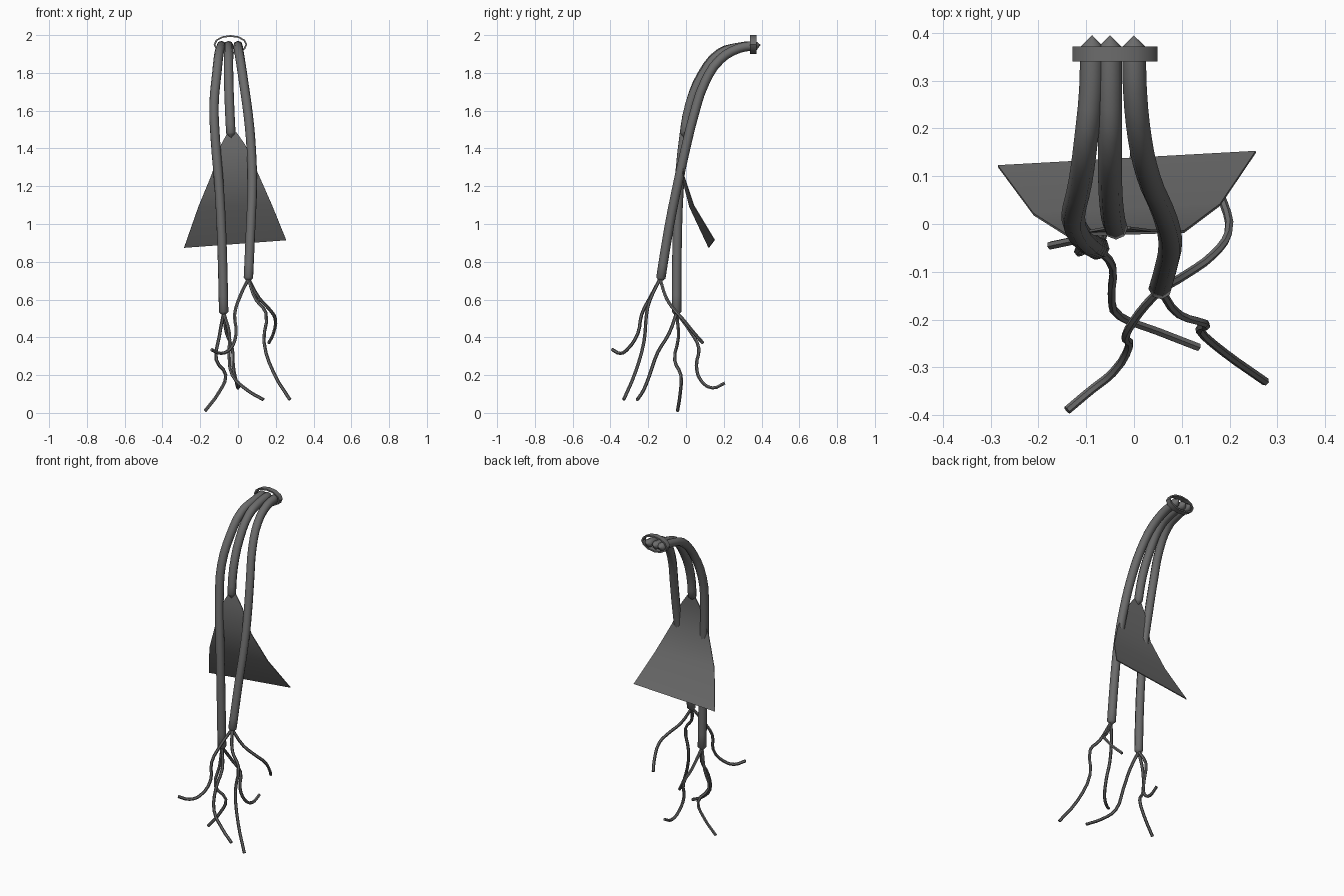
import bpy
import bmesh
import math
from mathutils import Vector

cube = bpy.data.objects.get("Cube")
if cube:
    bpy.data.objects.remove(cube, do_unlink=True)

grey = bpy.data.materials.new("dark_grey")
grey.use_nodes = True
colour = (0.15, 0.15, 0.15, 1)
grey.diffuse_color = colour
grey.node_tree.nodes["Principled BSDF"].inputs["Base Color"].default_value = colour


def select(obj):
    bpy.ops.object.select_all(action='DESELECT')
    obj.select_set(True)
    bpy.context.view_layer.objects.active = obj


def tube(name, points, radius, tips=False, sides=6):
    """Smooth tube through the points, optionally with a conical tip at each end."""
    pts = [Vector(p) for p in points]
    radii = [1.0] * len(pts)
    curve = bpy.data.curves.new(name, 'CURVE')
    curve.dimensions = '3D'
    curve.bevel_depth = radius
    curve.bevel_resolution = (sides - 4) // 2
    curve.resolution_u = 3
    curve.use_fill_caps = True
    if tips:
        start = pts[0] + (pts[0] - pts[1]).normalized() * radius
        end = pts[-1] + (pts[-1] - pts[-2]).normalized() * radius
        pts = [start] + pts + [end]
        radii = [0.02] + radii + [0.02]
    spline = curve.splines.new('BEZIER')
    spline.bezier_points.add(len(pts) - 1)
    for bp, p, r in zip(spline.bezier_points, pts, radii):
        bp.co = p
        bp.radius = r
        bp.handle_left_type = bp.handle_right_type = 'AUTO'
    obj = bpy.data.objects.new(name, curve)
    bpy.context.collection.objects.link(obj)
    curve.materials.append(grey)
    select(obj)
    bpy.ops.object.convert(target='MESH')
    bpy.ops.object.shade_smooth_by_angle(angle=math.radians(50))


def mesh_object(name, bm):
    bmesh.ops.recalc_face_normals(bm, faces=bm.faces)
    mesh = bpy.data.meshes.new(name)
    bm.to_mesh(mesh)
    bm.free()
    mesh.materials.append(grey)
    obj = bpy.data.objects.new(name, mesh)
    bpy.context.collection.objects.link(obj)
    return obj


# Three hoses hanging from the ring
tube("right_hose", [(-.088, .37, 1.945), (-.09, .28, 1.935), (-.1, .18, 1.905),
                    (-.112, .09, 1.8), (-.127, .02, 1.63), (-.12, -.012, 1.45),
                    (-.1, -.036, 1.2), (-.085, -.047, .9), (-.076, -.05, .535)],
     .025, tips=True, sides=8)
tube("middle_hose", [(-.05, .37, 1.945), (-.05, .28, 1.935), (-.05, .18, 1.9),
                     (-.05, .09, 1.79), (-.045, .02, 1.63), (-.038, -.008, 1.48)],
     .025, tips=True, sides=8)
tube("left_hose", [(0, .37, 1.945), (.002, .28, 1.93), (.012, .18, 1.87),
                   (.03, .1, 1.75), (.055, .04, 1.57), (.07, -.002, 1.4),
                   (.076, -.042, 1.22), (.067, -.09, .98), (.055, -.133, .715)],
     .025, tips=True, sides=8)

# Thin roots branching from the two long hoses
fork_left = (.055, -.137, .71)
fork_right = (-.076, -.05, .53)
roots = {
    "left_root_front": [fork_left, (.012, -.185, .62), (-.018, -.235, .52), (-.01, -.255, .42),
                        (-.045, -.312, .335), (-.09, -.348, .315), (-.14, -.39, .335)],
    "left_root_outer": [fork_left, (.095, -.19, .6), (.148, -.208, .53), (.137, -.222, .38),
                        (.19, -.27, .21), (.275, -.33, .07)],
    "left_root_back": [fork_left, (.11, -.105, .61), (.165, -.065, .55), (.197, -.02, .5),
                       (.187, .045, .42), (.163, .09, .37)],
    "right_root_outer": [fork_right, (-.1, -.04, .4), (-.115, -.06, .28), (-.065, -.027, .2),
                         (-.1, -.03, .11), (-.175, -.045, .01)],
    "right_root_front": [fork_right, (-.045, -.09, .42), (-.047, -.15, .32), (-.03, -.193, .2),
                         (.05, -.225, .12), (.135, -.258, .07)],
    "right_root_back": [fork_right, (-.06, .03, .42), (-.03, .068, .34), (-.025, .055, .25),
                        (-.01, .08, .17), (0, .14, .132), (.005, .205, .158)],
}
for name, path in roots.items():
    tube(name, path, .009)

# Thin flared fin, rows of left and right edge points
rows = [((-.057, -.008, 1.48), (-.008, -.008, 1.485)),
        ((-.09, -.014, 1.42), (.038, -.014, 1.42)),
        ((-.14, -.024, 1.26), (.105, -.016, 1.27)),
        ((-.21, .02, 1.09), (.18, .04, 1.1)),
        ((-.285, .121, .875), (.255, .151, .915))]
bm = bmesh.new()
verts = [[bm.verts.new(p) for p in row] for row in rows]
for (a, b), (c, d) in zip(verts, verts[1:]):
    bm.faces.new((a, b, d, c))
fin = mesh_object("fin", bm)
solid = fin.modifiers.new("thickness", 'SOLIDIFY')
solid.thickness = .005
solid.offset = 0
select(fin)
bpy.ops.object.modifier_apply(modifier=solid.name)
bpy.ops.object.shade_smooth_by_angle(angle=math.radians(40))

# Oval band holding the hose tops
bm = bmesh.new()
sides = 12
loops = []
for y, inset in ((.34, 0), (.372, 0), (.372, .009), (.34, .009)):
    loops.append([bm.verts.new((-.04 + (.089 - inset) * math.cos(math.tau * i / sides), y,
                                1.95 + (.05 - inset) * math.sin(math.tau * i / sides)))
                  for i in range(sides)])
for k in range(4):
    a, b = loops[k], loops[(k + 1) % 4]
    for i in range(sides):
        j = (i + 1) % sides
        bm.faces.new((a[i], a[j], b[j], b[i]))
band = mesh_object("top_band", bm)
select(band)
bpy.ops.object.shade_smooth_by_angle(angle=math.radians(40))
